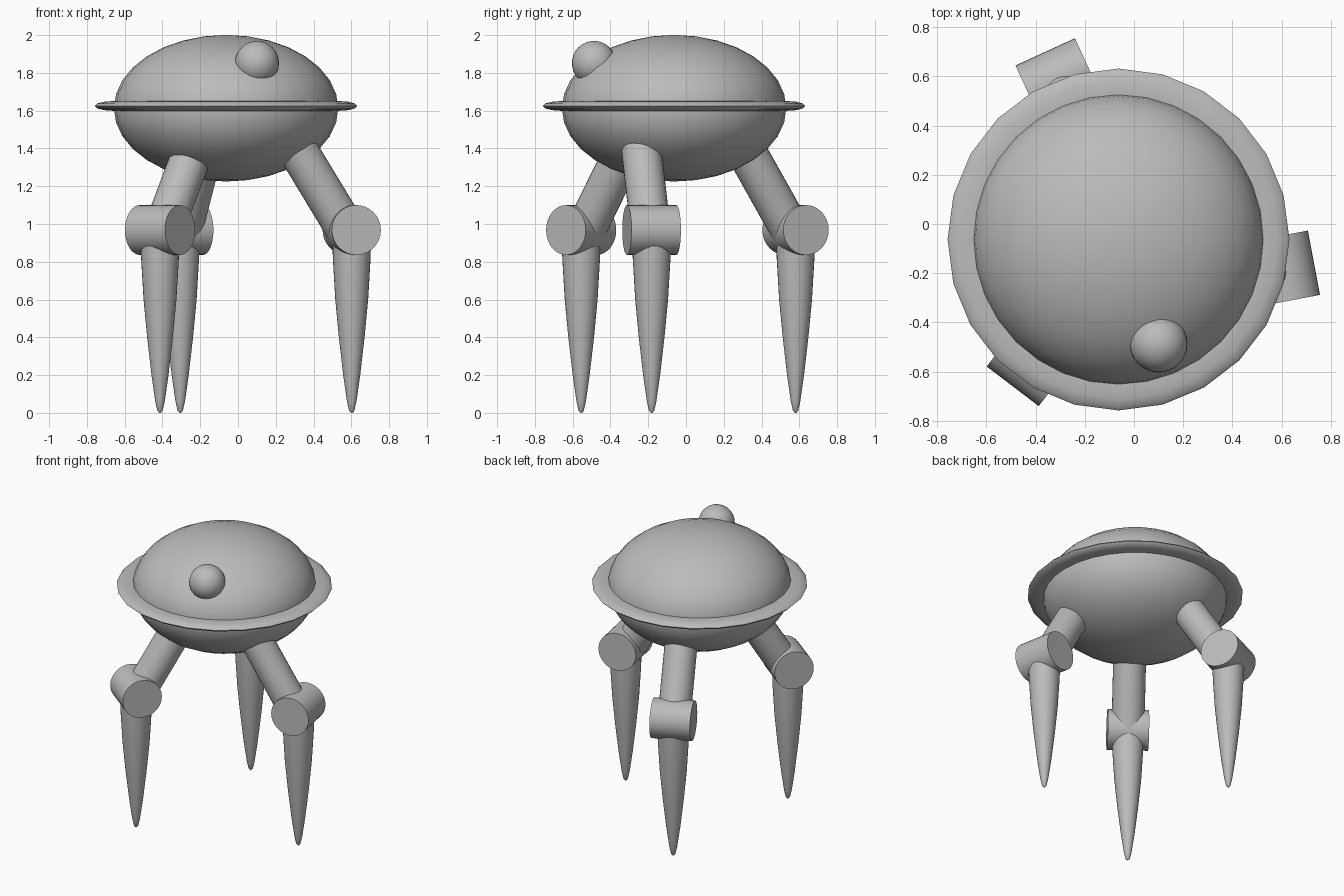
import bpy
from math import radians, cos, sin
from mathutils import Vector

if "Cube" in bpy.data.objects:
    bpy.data.objects.remove(bpy.data.objects["Cube"])

grey = bpy.data.materials.new("plain grey")
grey.use_nodes = True
grey.diffuse_color = (0.5, 0.5, 0.5, 1)
grey.node_tree.nodes["Principled BSDF"].inputs["Base Color"].default_value = (0.5, 0.5, 0.5, 1)


def finish(name):
    ob = bpy.context.object
    ob.name = name
    ob.data.materials.clear()
    ob.data.materials.append(grey)
    bpy.ops.object.shade_smooth_by_angle(angle=radians(40))
    return ob


def ball(name, centre, radii):
    bpy.ops.mesh.primitive_uv_sphere_add(segments=32, ring_count=16, location=centre)
    bpy.context.object.scale = radii
    bpy.ops.object.transform_apply(location=False, rotation=False, scale=True)
    return finish(name)


def rod(name, start, end, radius):
    axis = end - start
    bpy.ops.mesh.primitive_cylinder_add(
        vertices=32, radius=radius, depth=axis.length, location=(start + end) / 2,
        rotation=axis.to_track_quat('Z', 'Y').to_euler())
    return finish(name)


def lathe(name, centre, profile, sides=32):
    rings = len(profile)
    verts = [(r * cos(radians(360 * s / sides)), r * sin(radians(360 * s / sides)), z)
             for s in range(sides) for r, z in profile]
    faces = []
    for s in range(sides):
        a, b = s * rings, (s + 1) % sides * rings
        faces += [(a + i, b + i, b + i + 1, a + i + 1) for i in range(rings - 1)]
    faces.append([s * rings + rings - 1 for s in range(sides)])
    faces.append([s * rings for s in reversed(range(sides))])
    mesh = bpy.data.meshes.new(name)
    mesh.from_pydata(verts, [], faces)
    ob = bpy.data.objects.new(name, mesh)
    bpy.context.collection.objects.link(ob)
    bpy.ops.object.select_all(action='DESELECT')
    bpy.context.view_layer.objects.active = ob
    ob.select_set(True)
    ob.location = centre
    return finish(name)


# Saucer body, flattened rim and eye
MID = -0.063
ball("body", (MID, MID, 1.613), (0.594, 0.594, 0.388))
bpy.ops.mesh.primitive_torus_add(major_segments=24, minor_segments=12, major_radius=0.6,
                                 minor_radius=0.095, location=(MID, MID, 1.625))
bpy.context.object.scale.z = 0.27
bpy.ops.object.transform_apply(location=False, rotation=False, scale=True)
finish("rim")
ball("eye", (0.1, -0.487, 1.852), (0.117, 0.117, 0.117))

# Three legs: knee position and the direction the leg bends outward
SHIN = [(0.004, 0), (0.014, 0.012), (0.025, 0.06), (0.045, 0.2), (0.068, 0.4),
        (0.087, 0.6), (0.1, 0.82), (0.103, 0.97)]
for side, x, y, angle in (("left", 0.602, -0.182, 10.7),
                          ("back", -0.306, 0.58, 114.6),
                          ("front_right", -0.413, -0.555, 232.7)):
    out = Vector((cos(radians(angle)), sin(radians(angle)), 0))
    hinge = Vector((-out.y, out.x, 0))
    knee = Vector((x, y, 0.968))
    rod(side + "_knee", knee - hinge * 0.133, knee + hinge * 0.133, 0.132)
    foot = knee - Vector((0, 0, 0.048))
    rod(side + "_thigh", foot, foot + Vector((0, 0, 0.56)) - out * 0.345, 0.106)
    lathe(side + "_shin", (x, y, 0), SHIN)
